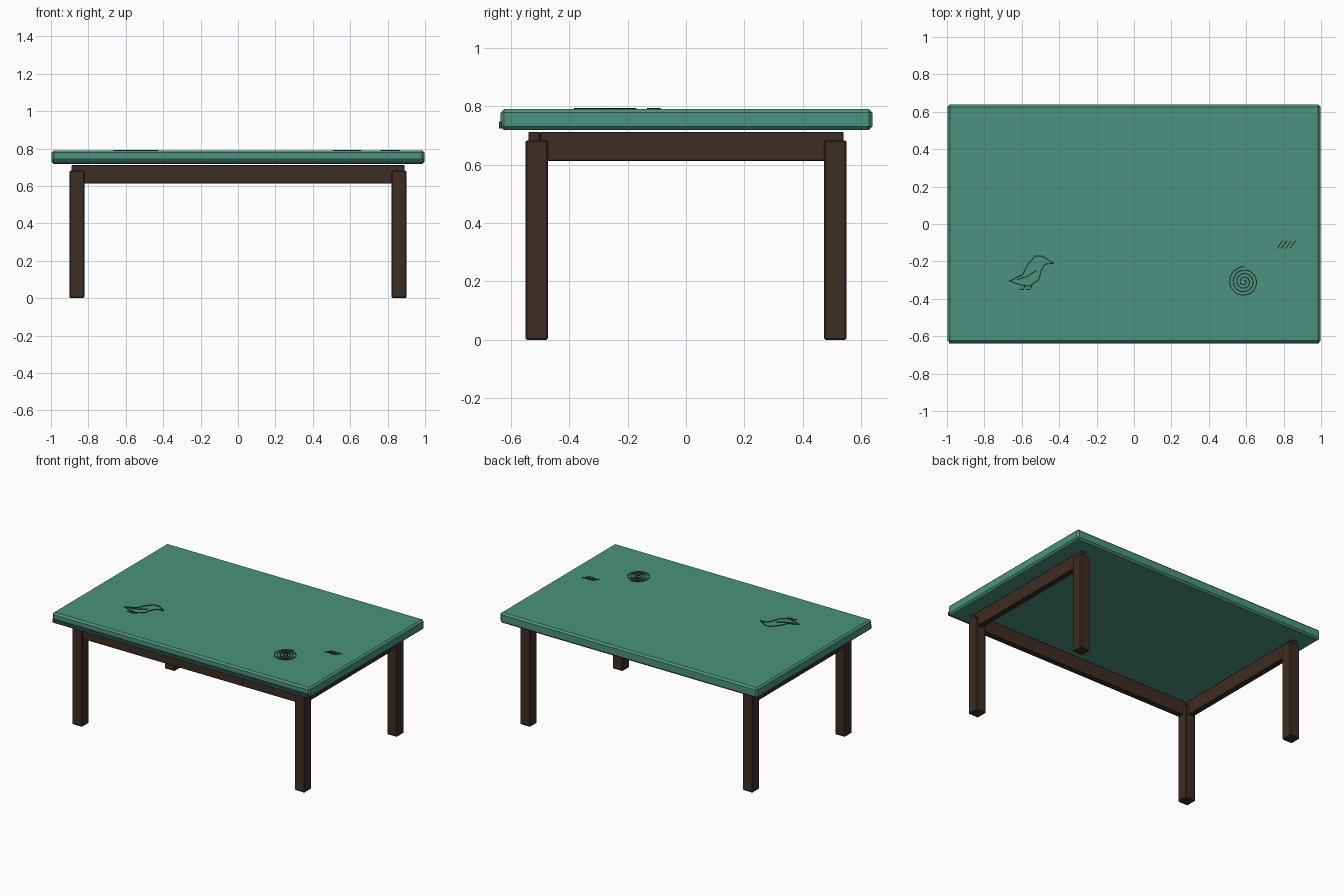
import bpy, bmesh, math
from mathutils import Vector

if "Cube" in bpy.data.objects:
    bpy.data.objects.remove(bpy.data.objects["Cube"])


def material(name, rgb):
    m = bpy.data.materials.new(name)
    m.diffuse_color = (*rgb, 1)
    m.use_nodes = True
    m.node_tree.nodes["Principled BSDF"].inputs["Base Color"].default_value = m.diffuse_color
    return m


GREEN = material("green paint", (0.07, 0.29, 0.21))
DARK_GREEN = material("dark green edge", (0.02, 0.075, 0.055))
WOOD = material("dark brown wood", (0.048, 0.026, 0.018))
INK = material("scratch black", (0.008, 0.016, 0.013))


def finish(name, bm, mat):
    me = bpy.data.meshes.new(name)
    bm.to_mesh(me)
    bm.free()
    me.materials.append(mat)
    ob = bpy.data.objects.new(name, me)
    bpy.context.collection.objects.link(ob)
    return ob


def box(name, lo, hi, mat, bevel=0.0):
    """Box between two corners with chamfered edges."""
    lo, hi = Vector(lo), Vector(hi)
    bm = bmesh.new()
    bmesh.ops.create_cube(bm, size=1)
    bmesh.ops.scale(bm, vec=hi - lo, verts=bm.verts)
    bmesh.ops.translate(bm, vec=(lo + hi) / 2, verts=bm.verts)
    if bevel:
        bmesh.ops.bevel(bm, geom=bm.edges[:], offset=bevel, segments=1, affect='EDGES')
    return finish(name, bm, mat)


TOP = 0.79


def strokes(name, lines, width=0.005, height=0.003):
    """Thin raised line segments lying on the table top."""
    bm = bmesh.new()
    for line in lines:
        for a, b in zip(line, line[1:]):
            a, b = Vector((*a, TOP)), Vector((*b, TOP))
            d = (b - a).normalized()
            n = Vector((-d.y, d.x, 0)) * width / 2
            e = d * width * 0.3
            base = [bm.verts.new(p) for p in (a - e - n, b + e - n, b + e + n, a - e + n)]
            face = bm.faces.new(base)
            ext = bmesh.ops.extrude_face_region(bm, geom=[face])
            bmesh.ops.translate(bm, vec=(0, 0, height),
                                verts=[v for v in ext["geom"] if isinstance(v, bmesh.types.BMVert)])
    bmesh.ops.recalc_face_normals(bm, faces=bm.faces)
    return finish(name, bm, INK)


# Table top and the dark strip along its front edge
box("table_top", (-0.997, -0.635, 0.718), (0.997, 0.638, TOP), GREEN, 0.012)
box("front_edge_strip", (-0.99, -0.64, 0.723), (0.99, -0.63, 0.748), DARK_GREEN)

# Legs
for sx, side in ((-1, "left"), (1, "right")):
    for sy, end in ((-1, "front"), (1, "back")):
        x, y = sx * 0.861, sy * 0.511
        box(f"{end}_{side}_leg", (x - 0.039, y - 0.039, 0), (x + 0.039, y + 0.039, 0.682), WOOD, 0.005)

# Aprons: front and both sides, the back is open
box("front_apron", (-0.89, -0.54, 0.612), (0.89, -0.50, 0.712), WOOD, 0.003)
for sx, side in ((-1, "left"), (1, "right")):
    x = sx * 0.868
    box(f"{side}_apron", (x - 0.02, -0.50, 0.612), (x + 0.02, 0.54, 0.712), WOOD, 0.003)

# Scratched bird: outline, wing and legs
outline = [(-0.43, -0.21), (-0.49, -0.172), (-0.53, -0.172), (-0.57, -0.22), (-0.595, -0.27),
           (-0.665, -0.305), (-0.61, -0.325), (-0.56, -0.332), (-0.51, -0.30),
           (-0.495, -0.245), (-0.475, -0.215), (-0.43, -0.21)]
wing = [(-0.625, -0.298), (-0.57, -0.28), (-0.525, -0.25)]
legs = [[(x, -0.328), (x - 0.012, -0.35), (x - 0.03, -0.35)] for x in (-0.58, -0.545)]
strokes("bird_scratch", [outline, wing] + legs)

# Scratched spiral
turns, steps = 4.0, 110
spiral = []
for i in range(steps + 1):
    t = i / steps
    a = math.pi / 2 - 2 * math.pi * turns * t
    r = 0.006 + 0.075 * t
    spiral.append((0.588 + r * math.cos(a), -0.309 + r * math.sin(a)))
strokes("spiral_scratch", [spiral])

# Scratched tally marks
strokes("tally_scratch", [[(0.765 + 0.023 * i, -0.13), (0.795 + 0.023 * i, -0.09)] for i in range(4)])
